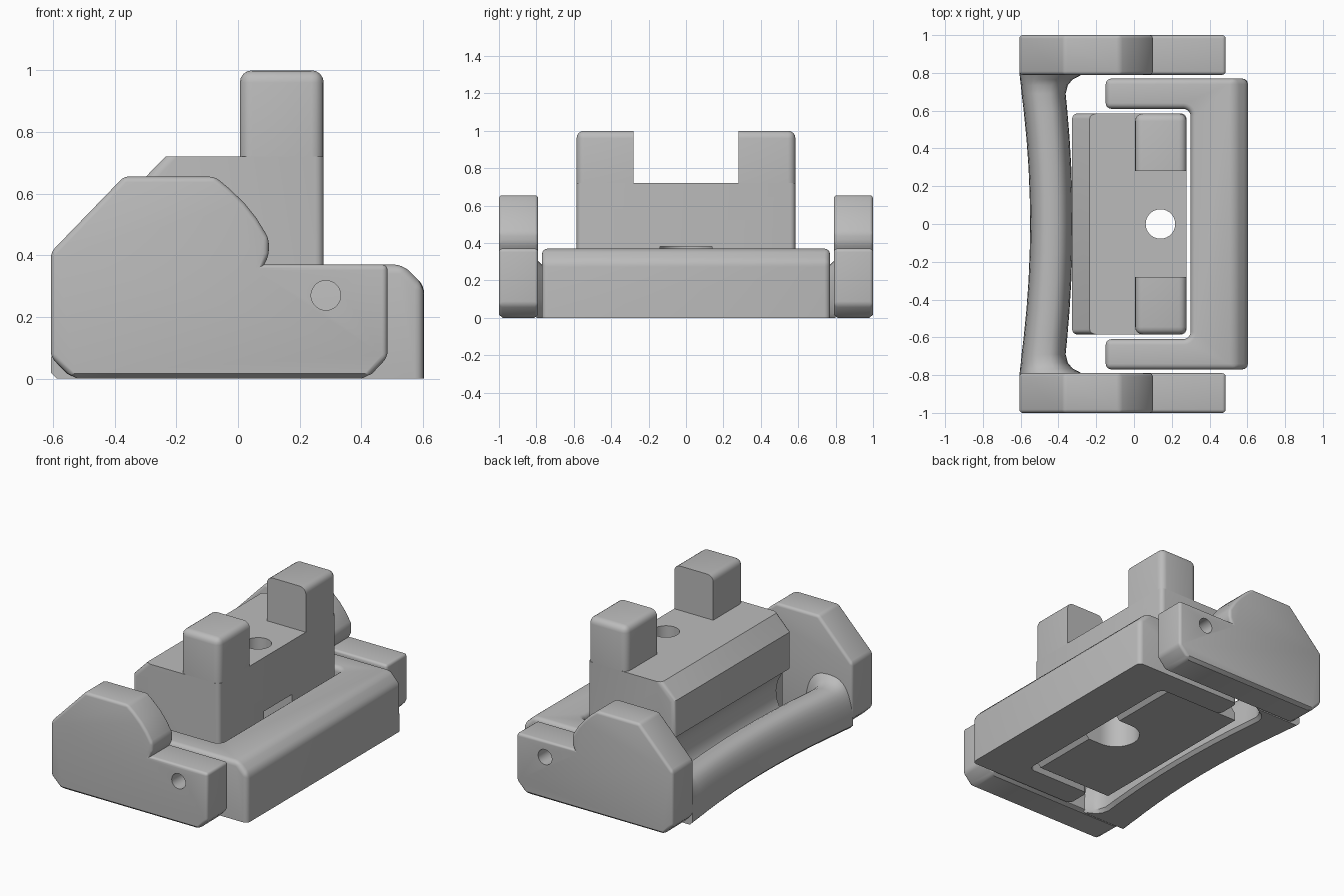
import bpy, bmesh, math
from mathutils import Vector

cube = bpy.data.objects.get("Cube")
if cube:
    bpy.data.objects.remove(cube, do_unlink=True)

grey = bpy.data.materials.new("plain_grey")
grey.use_nodes = True
colour = (0.5, 0.5, 0.5, 1)
grey.diffuse_color = colour
grey.node_tree.nodes["Principled BSDF"].inputs["Base Color"].default_value = colour


def finish(name, bm):
    bmesh.ops.recalc_face_normals(bm, faces=bm.faces[:])
    mesh = bpy.data.meshes.new(name)
    bm.to_mesh(mesh)
    bm.free()
    mesh.materials.append(grey)
    ob = bpy.data.objects.new(name, mesh)
    bpy.context.collection.objects.link(ob)
    return ob


def prism(name, pts, axis, lo, hi, bevels=()):
    """Extrude an outline along y or z, then round the edges picked by each rule."""
    bm = bmesh.new()
    place = (lambda a, b, t: (a, t, b)) if axis == "y" else (lambda a, b, t: (a, b, t))
    ends = [[bm.verts.new(place(a, b, t)) for a, b in pts] for t in (lo, hi)]
    for ring in ends:
        bm.faces.new(ring)
    n = len(pts)
    for i in range(n):
        j = (i + 1) % n
        bm.faces.new((ends[0][i], ends[0][j], ends[1][j], ends[1][i]))
    bmesh.ops.recalc_face_normals(bm, faces=bm.faces[:])
    for rule, width, segments in bevels:
        bm.normal_update()
        picked = [e for e in bm.edges
                  if e.calc_face_angle_signed(0) > math.radians(25)
                  and rule((e.verts[0].co + e.verts[1].co) / 2)]
        bmesh.ops.bevel(bm, geom=picked, offset=width, segments=segments,
                        profile=0.5, affect="EDGES", clamp_overlap=True)
    return finish(name, bm)


def arc(cx, cy, r, a0, a1, n):
    return [(cx + r * math.cos(math.radians(a0 + (a1 - a0) * i / n)),
             cy + r * math.sin(math.radians(a0 + (a1 - a0) * i / n))) for i in range(n + 1)]


def cut(ob, cutter):
    """Subtract the cutter, keep the result and drop the cutter."""
    cutter.hide_render = True
    mod = ob.modifiers.new("cut", "BOOLEAN")
    mod.operation, mod.solver, mod.object = "DIFFERENCE", "EXACT", cutter
    graph = bpy.context.evaluated_depsgraph_get()
    mesh = bpy.data.meshes.new_from_object(ob.evaluated_get(graph))
    ob.modifiers.clear()
    ob.data = mesh
    bpy.data.objects.remove(cutter, do_unlink=True)


def circle(cx, cy, r, n=40):
    return arc(cx, cy, r, 0, 360, n)[:-1]


parts = []

# Side arms with pin holes
arm_outline = [(-.54, 0), (.42, 0), (.485, .07), (.485, .37), (.085, .37), (.10, .40),
               (.10, .455), (.06, .52), (.02, .57), (-.03, .618), (-.075, .655),
               (-.37, .655), (-.607, .41), (-.607, .07)]
for side, lo, hi in (("right", -1, -.79), ("left", .79, 1)):
    arm = prism(side + "_side_arm", arm_outline, "y", lo, hi,
                [(lambda c: c.z < .01, .02, 1), (lambda c: c.z > .03, .035, 4)])
    cut(arm, prism("pin_cutter", circle(.285, .27, .048), "y", lo - .1, hi + .1))
    parts.append(arm)

# Curved cross bar: rounded top, flat base, flaring into the arms
bm = bmesh.new()
half = [(.8, -.607, -.27, .31), (.785, -.605, -.285, .30), (.765, -.603, -.325, .28),
        (.735, -.599, -.35, .265), (.69, -.595, -.362, .26)]
for y in (.6, .45, .3, .15):
    k = (y / .69) ** 2
    half.append((y, -.55 - .045 * k, -.325 - .037 * k, .26))
stations = half + [(0, -.55, -.325, .26)] + [(-y, a, b, h) for y, a, b, h in reversed(half)]
rings = []
for y, xo, xi, h in stations:
    mid, rad = (xo + xi) / 2, (xi - xo) / 2
    ring = [(xo + .02, 0), (xi - .02, 0)]
    for i in range(17):
        t = math.pi * i / 16
        c, s = math.cos(t), math.sin(t)
        ring.append((mid + rad * math.copysign(abs(c) ** .75, c),
                     .02 + (h - .02) * max(s, 0) ** .75))
    rings.append([bm.verts.new((x, y, z)) for x, z in ring])
for a, b in zip(rings, rings[1:]):
    for i in range(len(a)):
        j = (i + 1) % len(a)
        bm.faces.new((a[i], a[j], b[j], b[i]))
bm.faces.new(rings[0])
bm.faces.new(rings[-1])
parts.append(finish("cross_bar", bm))

# U-shaped latch bracket with a chamfered back edge
inner = arc(.26, .57, .04, 90, 0, 5)
upper = [(-.15, .77), (-.15, .61)] + inner
lower = [(x, -y) for x, y in reversed(upper)]
bracket_outline = [(.603, .77)] + upper + lower + [(.603, -.77)]
parts.append(prism("latch_bracket", bracket_outline, "z", 0, .37,
                   [(lambda c: c.z > .36 and c.x > .59, .068, 1),
                    (lambda c: c.z > .01, .03, 4)]))

# Central block with a finger groove
groove = [(-.29, .07), (-.25, .11), (-.228, .16), (-.22, .22), (-.23, .28),
          (-.26, .34), (-.30, .38), (-.328, .395)]
block_outline = [(-.29, .02), (.23, .02), (.278, .07), (.278, .72), (-.235, .72),
                 (-.328, .625)] + groove[::-1]


def corner(c):
    return abs(c.y) > .58 and (c.x > .27 or (c.x < -.24 and c.z > .42))


block = prism("central_block", block_outline, "y", -.585, .585, [(corner, .035, 4)])

# Bolt hole and open-sided bolt head recess
cut(block, prism("bolt_cutter", circle(.14, 0, .078), "z", -.1, .9))
slot = arc(.14, 0, .14, 90, 270, 24) + [(.4, -.14), (.4, .14)]
cut(block, prism("recess_cutter", slot, "z", -.1, .38))
parts.append(block)

# Upright posts on the block, sharp on their facing sides
for side, s in (("right", -1), ("left", 1)):
    lo, hi = sorted((s * .28, s * .585))
    post_outline = [(.006, .72), (.278, .72), (.278, 1), (.006, 1)]
    parts.append(prism(side + "_post", post_outline, "y", lo, hi,
                       [(lambda c: c.z > .73 and abs(c.y) > .3, .04, 4)]))

# Smooth shading with sharp corners
bpy.ops.object.select_all(action="DESELECT")
for ob in parts:
    ob.select_set(True)
bpy.context.view_layer.objects.active = parts[0]
bpy.ops.object.shade_smooth_by_angle(angle=math.radians(30))
